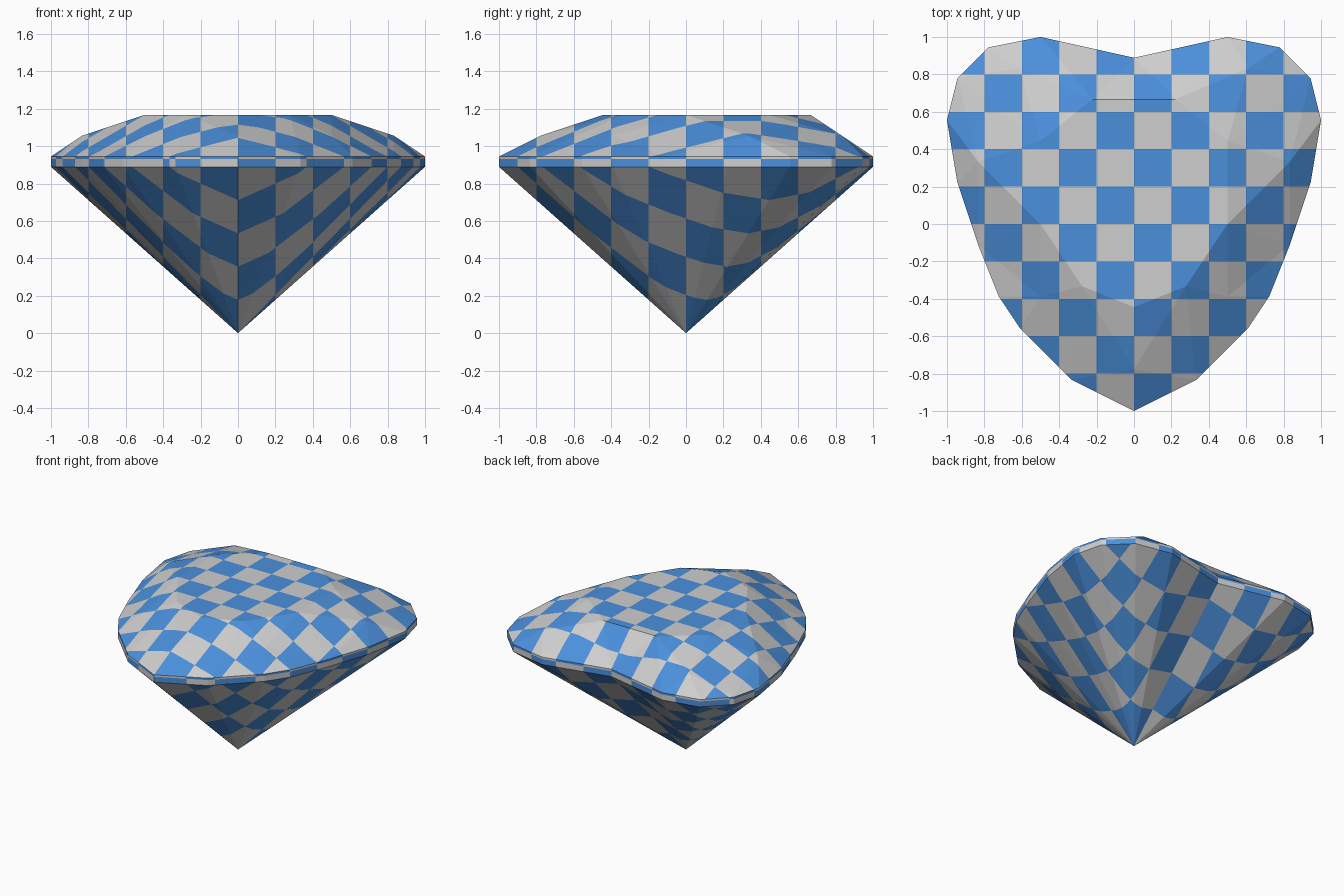
import bpy, bmesh, math

if "Cube" in bpy.data.objects:
    bpy.data.objects.remove(bpy.data.objects["Cube"])

U = 1 / 18          # all corners sit on a 1/18 unit grid
CELL = 0.2          # checker square size


def material(name, rgb):
    m = bpy.data.materials.new(name)
    m.diffuse_color = (*rgb, 1)
    m.use_nodes = True
    m.node_tree.nodes["Principled BSDF"].inputs["Base Color"].default_value = m.diffuse_color
    return m


MATS = [material("pale grey", (0.62, 0.62, 0.62)), material("sky blue", (0.07, 0.28, 0.72))]

# Right half of the heart outline, from back notch to front tip
OUT = [(0, 16), (9, 18), (14, 17), (17, 14), (18, 10), (17, 4),
       (15, -2), (13, -7), (11, -10), (6, -15), (0, -18)]
TABLE = [(4, 12), (9, 8), (9, 0), (5, -6), (0, -8)]
MID = [(11, 15), (15, 6), (9, -7), (0, -14)]


def pts(key, ring, z):
    return {f"{key}{i}": (x * U, y * U, z * U) for i, (x, y) in enumerate(ring)}


P = {**pts("t", TABLE, 21), **pts("m", MID, 19), **pts("g", OUT, 17),
     **pts("o", OUT, 16), "c": (0, 0, 0)}


def odd(v):
    return math.floor(v / CELL) % 2


def build(name, faces, rule, z_cuts=()):
    """Mirror the faces across x, cut them along the checker grid, colour by rule."""
    bm = bmesh.new()
    for face in faces:
        for s in (1, -1):
            co = [(s * P[k][0], P[k][1], P[k][2]) for k in face.split()]
            bm.faces.new([bm.verts.new(p) for p in (co if s == 1 else co[::-1])])
    bmesh.ops.remove_doubles(bm, verts=bm.verts, dist=1e-4)
    cuts = [((k * CELL, 0, 0), (1, 0, 0)) for k in range(-4, 5)]
    cuts += [((0, k * CELL, 0), (0, 1, 0)) for k in range(-4, 5)]
    cuts += [((0, 0, z), (0, 0, 1)) for z in z_cuts]
    for co, no in cuts:
        bmesh.ops.bisect_plane(bm, geom=bm.verts[:] + bm.edges[:] + bm.faces[:],
                               plane_co=co, plane_no=no, dist=1e-5)
    bm.normal_update()
    for f in bm.faces:
        f.material_index = int(rule(f.calc_center_median(), f.normal))
    me = bpy.data.meshes.new(name)
    bm.to_mesh(me)
    bm.free()
    for m in MATS:
        me.materials.append(m)
    bpy.context.collection.objects.link(bpy.data.objects.new(name, me))


# Crown: flat table, star, kite and edge facets
P["a"] = (0, 12 * U, 21 * U)
crown = ["a t4 t3 t2 t1 t0", "a t0 g0", "t0 g1 g0", "t0 m0 g1", "m0 g2 g1", "m0 g3 g2",
         "t0 t1 m0", "t1 g3 m0", "t1 m1 g3", "m1 g4 g3", "m1 g5 g4", "t1 t2 m1",
         "m1 g6 g5", "t2 g6 m1", "t2 m2 g6", "m2 g7 g6", "m2 g8 g7", "t2 t3 m2",
         "t3 g8 m2", "t3 g9 g8", "t3 m3 g9", "m3 g10 g9", "t3 t4 m3"]
crown = [" ".join(f.split()[::-1]) for f in crown[1:]] + ["a t4 t3 t2 t1 t0"]
build("crown", crown, lambda c, n: odd(c.x) ^ odd(c.y))

# Girdle: thin upright band, checkered along its main direction
band = [f"o{i + 1} o{i} g{i} g{i + 1}" for i in range(10)]
build("girdle", band,
      lambda c, n: odd(c.x if abs(n.y) > abs(n.x) else c.y) == (1 if c.z > 0.93 else 0),
      [0.93])

# Pavilion: fan of facets down to the point
build("pavilion", [f"o{i} o{i + 1} c" for i in range(10)],
      lambda c, n: not (odd(c.x) ^ odd(c.y)))
